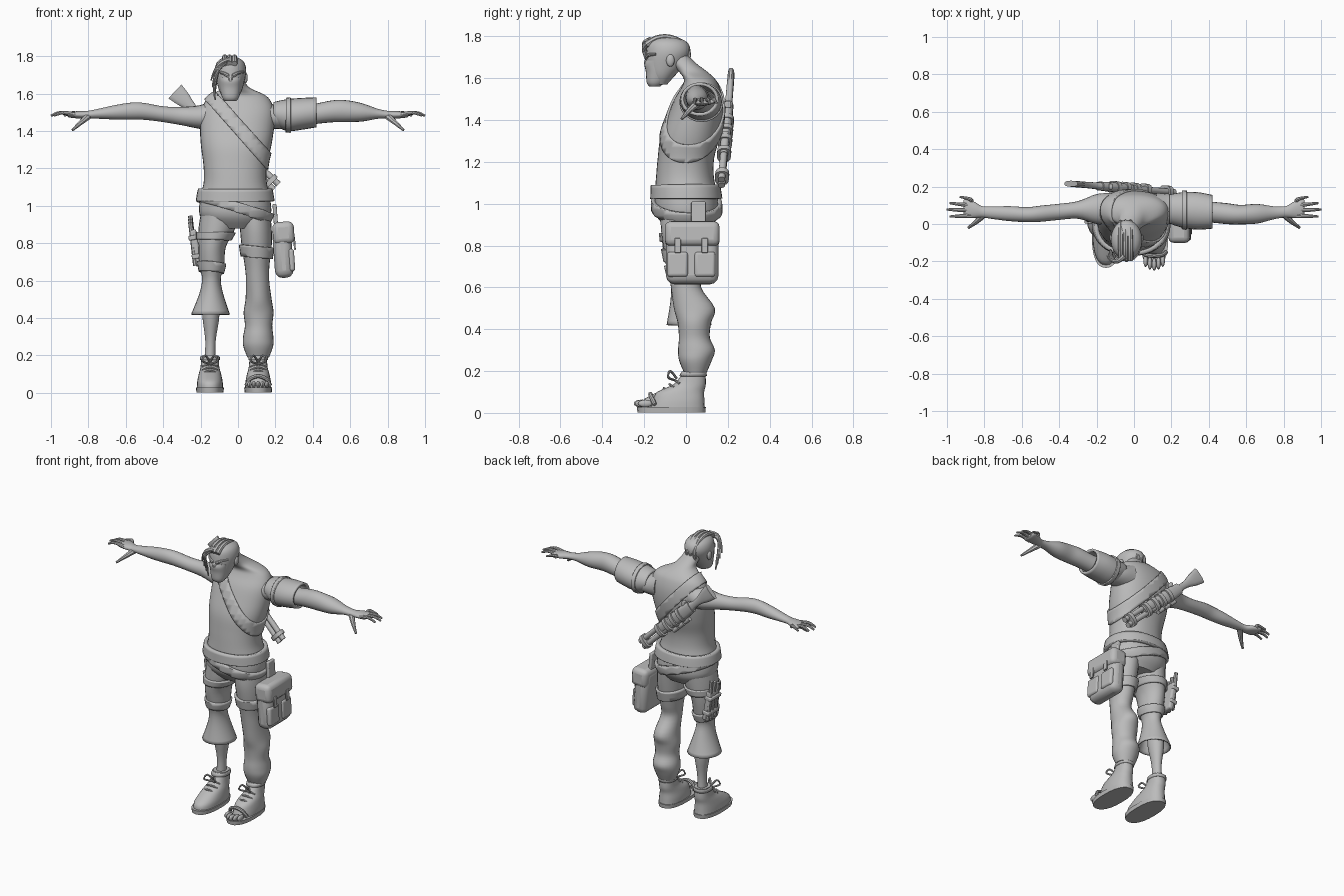
import bpy, bmesh, math
from mathutils import Vector, Matrix

cube = bpy.data.objects.get("Cube")
if cube:
    bpy.data.objects.remove(cube, do_unlink=True)

grey = bpy.data.materials.new("plain grey")
grey.use_nodes = True
tone = (0.5, 0.5, 0.5, 1)
grey.diffuse_color = tone
grey.node_tree.nodes["Principled BSDF"].inputs["Base Color"].default_value = tone

X, Y, Z = Vector((1, 0, 0)), Vector((0, 1, 0)), Vector((0, 0, 1))
parts = []


def finish(name, bm, solid=0, bevel=0):
    bmesh.ops.recalc_face_normals(bm, faces=bm.faces)
    mesh = bpy.data.meshes.new(name)
    bm.to_mesh(mesh)
    bm.free()
    mesh.materials.append(grey)
    ob = bpy.data.objects.new(name, mesh)
    bpy.context.collection.objects.link(ob)
    if solid:
        mod = ob.modifiers.new("thickness", "SOLIDIFY")
        mod.thickness, mod.offset = solid, -1
    if bevel:
        mod = ob.modifiers.new("rounding", "BEVEL")
        mod.width, mod.segments = bevel, 3
    parts.append(ob)
    return ob


def smooth_path(secs, steps):
    """Catmull-Rom interpolation of whole cross-sections."""
    vs = [Vector(s) for s in secs]
    ext = [vs[0]] + vs + [vs[-1]]
    out = []
    for a, b, c, d in zip(ext, ext[1:], ext[2:], ext[3:]):
        for i in range(steps):
            t = i / steps
            out.append(0.5 * (2 * b + (c - a) * t + (2 * a - 5 * b + 4 * c - d) * t * t
                              + (3 * b - a - 3 * c + d) * t ** 3))
    return out + [vs[-1]]


def loft(name, secs, frame=(X, Y), n=24, steps=4, power=2, cap=True, solid=0):
    """Skin rings given as (x, y, z, half width, half depth)."""
    bm = bmesh.new()
    path = smooth_path(secs, steps)
    rings = []
    for i, s in enumerate(path):
        if frame:
            u, v = frame
        else:
            tan = (path[min(i + 1, len(path) - 1)] - path[max(i - 1, 0)]).to_3d().normalized()
            u = tan.cross(Z if abs(tan.z) < 0.9 else Y).normalized()
            v = tan.cross(u)
        ring = []
        for k in range(n):
            a = math.tau * k / n
            c, w = (math.copysign(abs(f) ** (2 / power), f) for f in (math.cos(a), math.sin(a)))
            ring.append(bm.verts.new(Vector(s[:3]) + u * c * s[3] + v * w * s[4]))
        rings.append(ring)
    for r, q in zip(rings, rings[1:]):
        for k in range(n):
            bm.faces.new((r[k], r[k - 1], q[k - 1], q[k]))
    if cap:
        bm.faces.new(rings[0])
        bm.faces.new(rings[-1])
    return finish(name, bm, solid)


def cord(name, pts, r, tip=None, n=8):
    """Round tube through points, tapering to the tip radius."""
    tip = r if tip is None else tip
    rad = [r + (tip - r) * i / (len(pts) - 1) for i in range(len(pts))]
    return loft(name, [(*p, a, a) for p, a in zip(pts, rad)], None, n)


def box(name, loc, size, rot=Matrix(), bevel=0.01):
    bm = bmesh.new()
    bmesh.ops.create_cube(bm, size=1, matrix=Matrix.Translation(loc) @ rot @ Matrix.Diagonal((*size, 1)))
    return finish(name, bm, bevel=bevel)


def ball(name, loc, size):
    bm = bmesh.new()
    bmesh.ops.create_uvsphere(bm, u_segments=14, v_segments=8, radius=1,
                              matrix=Matrix.Translation(loc) @ Matrix.Diagonal((*size, 1)))
    return finish(name, bm)


def band(name, source, point, normal, width, thick=0.014):
    """Strap made from a slice of another part, pushed outwards."""
    bm = bmesh.new()
    bm.from_mesh(source.data)
    nrm = Vector(normal).normalized()
    for side in (1, -1):
        bmesh.ops.bisect_plane(bm, geom=bm.verts[:] + bm.edges[:] + bm.faces[:], clear_outer=True,
                               plane_co=Vector(point) + nrm * side * width / 2, plane_no=nrm * side)
    bm.normal_update()
    for v, push in [(v, v.normal * thick) for v in bm.verts]:
        v.co += push
    return finish(name, bm, solid=thick + 0.006)


# Torso and neck
torso = loft("torso", [
    (-.012, .01, .88, .13, .10), (-.015, .005, .95, .19, .15), (-.015, 0, 1.05, .185, .148),
    (-.015, -.005, 1.13, .168, .138), (-.015, 0, 1.22, .17, .135), (-.01, .02, 1.32, .188, .142),
    (-.005, .045, 1.42, .198, .132), (0, .06, 1.5, .195, .115), (0, .07, 1.56, .175, .09),
    (0, .065, 1.595, .14, .075), (-.01, .035, 1.63, .075, .068),
    (-.025, -.01, 1.67, .058, .06), (-.035, -.05, 1.71, .055, .06)], n=36, power=2.2)
band("chest_strap", torso, (.01, 0, 1.41), (.34, 0, .3), .07, .01)
band("waist_belt", torso, (0, 0, 1.055), Z, .065, .022)
band("slanted_belt", torso, (0, 0, .985), (.3, .05, 1), .05, .018)

# Head, face cloth and features
loft("head", [(-.04, -.12, 1.57, .035, .03), (-.04, -.115, 1.61, .058, .06), (-.04, -.10, 1.66, .073, .09),
              (-.04, -.085, 1.72, .084, .105), (-.04, -.085, 1.765, .074, .096),
              (-.04, -.088, 1.79, .045, .06), (-.04, -.09, 1.797, .008, .01)])
loft("face_cloth", [(-.04, -.15, 1.56, .03, .025), (-.04, -.145, 1.58, .045, .043),
                    (-.04, -.13, 1.63, .058, .062), (-.04, -.125, 1.665, .063, .074),
                    (-.04, -.115, 1.685, .07, .078)], power=2.2)
loft("nose", [(-.04, -.175, 1.7, .01, .015), (-.04, -.185, 1.675, .014, .018), (-.04, -.18, 1.65, .01, .012)], n=10)
for side, s in (("left", 1), ("right", -1)):
    cord(side + "_brow", [(-.04 + s * .012, -.188, 1.695), (-.04 + s * .04, -.18, 1.71),
                          (-.04 + s * .07, -.145, 1.715)], .011, .006)
    ball(side + "_eye", (-.04 + s * .034, -.168, 1.69), (.014, .012, .008))
    ball(side + "_ear", (-.04 + s * .08, -.075, 1.685), (.012, .02, .03))

# Cropped crest of hair with locks swept to one side
for i in (-1, 0, 1):
    x = -.045 + i * .026
    cord("hair_row", [(x, -.19, 1.76), (x, -.14, 1.79), (x, -.08, 1.795), (x, -.02, 1.77),
                      (x, .012, 1.72), (x, .005, 1.67)], .016, .01)
for i in range(4):
    drop = i * .035
    cord("hair_lock", [(-.05, -.17, 1.782), (-.09 - i * .005, -.2, 1.765 - drop / 3),
                       (-.125, -.19 + i * .015, 1.72 - drop),
                       (-.145 + i * .008, -.17 + i * .01, 1.67 - drop)], .016, .003)

# Arms and hands; the left arm is stockier above the wrist
for side, s, bulk in (("left", 1, 1.3), ("right", -1, 1)):
    arm = [(.12, .08, 1.49, .085, .085), (.2, .08, 1.475, .08, .064), (.3, .075, 1.48, .047, .049),
           (.4, .065, 1.49, .043, .042), (.5, .055, 1.505, .043, .045), (.57, .05, 1.507, .04, .045),
           (.66, .055, 1.5, .04, .038), (.75, .06, 1.492, .034, .026), (.81, .065, 1.487, .03, .02),
           (.85, .075, 1.487, .042, .02), (.9, .085, 1.487, .052, .015), (.912, .085, 1.487, .04, .008)]
    secs = []
    for x, y, z, a, b in arm:
        f = bulk if .25 < x < .7 else 1
        secs.append((s * x, y, z, a * f, b * f))
    loft(side + "_arm", secs, (Y, Z), n=20)
    for y0, y1, tip in ((.045, .04, .985), (.073, .078, 1), (.1, .112, .985), (.124, .145, .93)):
        cord(side + "_finger", [(s * .87, y0, 1.487), (s * (tip - .05), (y0 + y1) / 2, 1.498),
                                (s * tip, y1, 1.482)], .013, .006)
    cord(side + "_thumb", [(s * .8, .055, 1.48), (s * .84, .015, 1.445), (s * .885, -.02, 1.405)], .02, .007)
loft("rolled_sleeve", [(.19, .08, 1.495, .078, .06), (.26, .075, 1.485, .095, .085),
                       (.34, .07, 1.492, .1, .085), (.42, .065, 1.5, .09, .08)], (Y, Z), cap=False, solid=.015)
band("sleeve_hem", parts[-1], (.27, 0, 1.49), X, .025, .008)

# Trousers: flared and cut short on the right, baggy on the left
right_leg = loft("right_trouser", [
    (-.105, .005, .98, .09, .125), (-.113, 0, .88, .098, .118), (-.138, -.005, .78, .073, .105),
    (-.14, -.005, .68, .066, .085), (-.142, -.005, .61, .05, .068), (-.143, .005, .53, .064, .08),
    (-.147, .015, .42, .104, .108)], cap=False, solid=.008)
left_leg = loft("left_trouser", [
    (.085, .005, .98, .085, .125), (.095, 0, .88, .085, .12), (.1, 0, .78, .08, .105),
    (.102, 0, .68, .066, .085), (.105, 0, .6, .062, .072), (.11, .04, .5, .07, .098),
    (.11, .04, .43, .08, .08), (.11, .04, .36, .073, .074), (.108, .05, .3, .081, .088),
    (.108, .045, .25, .08, .078), (.108, .045, .19, .058, .053)])
loft("right_calf", [(-.145, .02, .56, .04, .05), (-.145, .035, .42, .046, .055),
                    (-.147, .04, .28, .028, .034), (-.15, .04, .17, .03, .036)])
band("left_thigh_strap", left_leg, (.1, 0, .755), (.1, 0, 1), .06)
band("right_thigh_strap", right_leg, (-.14, 0, .84), Z, .04, .012)
band("right_knee_cuff", right_leg, (-.14, 0, .67), (.1, .1, 1), .05, .01)

# Shoes: the left one is split open over bare toes
for side, x, cut in (("right", -.15, 0), ("left", .108, .05)):
    loft(side + "_sole", [(x, -.07, .002, .072, .162), (x, -.07, .028, .075, .165)], steps=1, power=2.4)
    loft(side + "_shoe", [(x, -.065 + cut / 2, .025, .07, .155 - cut / 2),
                          (x, -.06 + cut / 2, .06, .068, .148 - cut / 2), (x, -.025, .1, .06, .112),
                          (x, .02, .14, .05, .075), (x, .04, .2, .046, .052)], power=2.3)
    band(side + "_shoe_collar", parts[-1], (x, 0, .185), Z, .02, .006)
    for s in (-1, 1):
        cord(side + "_lace_loop", [(x, -.045, .165), (x + s * .025, -.075, .2), (x + s * .04, -.085, .17),
                                   (x, -.05, .155)], .006)
    for i in range(3):
        y, z = -.05 - i * .028, .15 - i * .018
        cord(side + "_lace", [(x - .04, y + .02, z - .01), (x, y, z + .004), (x + .04, y + .02, z - .01)], .006)
for i in range(5):
    ball("toe", (.062 + i * .023, -.195 - .02 * math.sin(i * .8), .045), (.012, .035, .018))
cord("torn_toe_edge", [(.045, -.15, .04), (.065, -.165, .075), (.108, -.17, .09),
                       (.15, -.165, .075), (.172, -.15, .04)], .011)

# Hip pouch
lean = Matrix.Rotation(math.radians(-4), 4, "Y")
box("pouch", (.24, .03, .76), (.1, .25, .29), lean, .04)
box("pouch_flap", (.243, .03, .855), (.115, .262, .12), lean, .03)
for y in (-.04, .09):
    box("pouch_pocket", (.285, y, .71), (.035, .1, .12), lean, .014)
    box("pouch_buckle", (.302, y, .8), (.01, .03, .07), lean, .003)
box("pouch_hanger", (.2, .06, .94), (.022, .07, .14), lean, .006)

# Tool holster on the right thigh
tilt = Matrix.Rotation(math.radians(-10), 4, "Y")
box("holster", (-.225, .06, .775), (.035, .1, .2), tilt, .012)
for y in (.025, .06, .095):
    cord("holster_tool", [(-.225, y, .68), (-.24, y, .8), (-.255, y, .9 + y * .5)], .015, .012)
for z in (.73, .83):
    box("holster_strap", (-.232 - (z - .78) * .17, .06, z), (.048, .115, .025), tilt, .006)

# Long gun slung across the back
butt, muzzle = Vector((-.33, .215, 1.605)), Vector((.2, .17, 1.105))
along = (muzzle - butt).normalized()
drop = Y.cross(along).normalized()


def gun(name, rows, shift=0, power=2.6, out=0):
    secs = [(*(butt + along * t + drop * shift + Y * out), a, b) for t, a, b in rows]
    return loft(name, secs, (Y, drop), n=14, power=power)


gun("gun_stock", [(-.01, .016, .052), (.05, .017, .042), (.11, .017, .026), (.17, .018, .022), (.22, .02, .034)])
gun("gun_body", [(.2, .024, .036), (.3, .026, .042), (.42, .024, .036)])
gun("gun_fore_end", [(.42, .022, .034), (.56, .02, .03)], -.008)
for shift in (-.019, .019):
    gun("gun_barrel", [(.36, .017, .017), (.735, .017, .017)], shift, 2)
for t in (.3, .37, .44, .52, .68):
    gun("gun_wrap", [(t, .034, .046), (t + .026, .034, .046)])
for t in (.28, .34, .4):
    gun("spare_shell", [(t, .014, .014), (t + .05, .014, .014)], .052, 2, -.005)
box("gun_hammer", butt + along * .24 - drop * .045, (.02, .03, .03), bevel=.005)

# Smooth shading with sharp edges kept
bpy.ops.object.select_all(action="DESELECT")
for ob in parts:
    ob.select_set(True)
bpy.context.view_layer.objects.active = parts[0]
bpy.ops.object.shade_smooth_by_angle(angle=math.radians(40))
